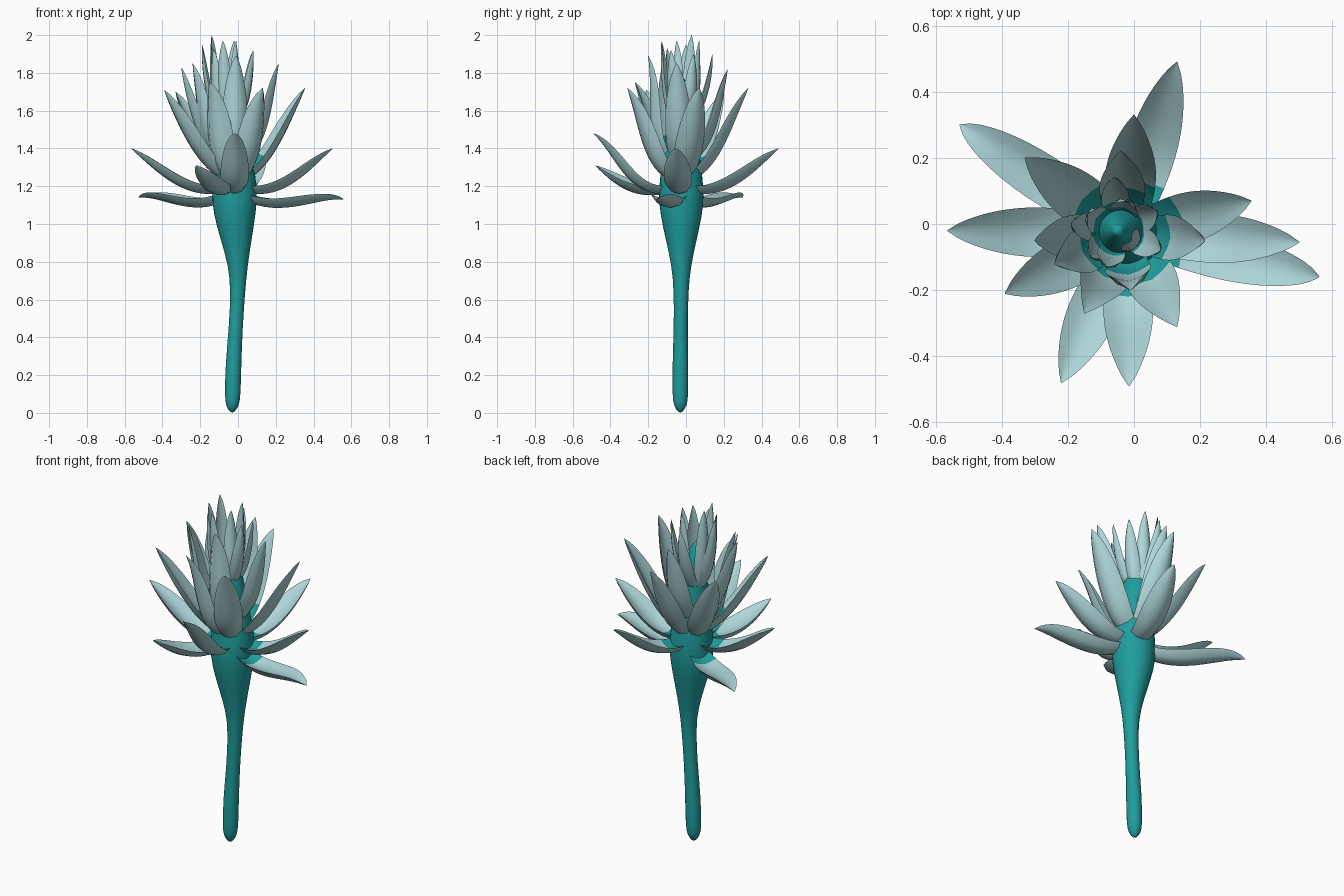
import bpy, bmesh, math
from mathutils import Vector

cube = bpy.data.objects.get("Cube")
if cube:
    bpy.data.objects.remove(cube, do_unlink=True)


def material(name, rgb):
    m = bpy.data.materials.new(name)
    m.use_nodes = True
    m.diffuse_color = (*rgb, 1)
    m.node_tree.nodes["Principled BSDF"].inputs["Base Color"].default_value = (*rgb, 1)
    return m


TEAL = material("deep teal", (0.014, 0.34, 0.34))
PALE = material("pale blue green", (0.42, 0.67, 0.69))


def finish(bm, name, mats, angle):
    bmesh.ops.recalc_face_normals(bm, faces=bm.faces)
    mesh = bpy.data.meshes.new(name)
    bm.to_mesh(mesh)
    bm.free()
    for m in mats:
        mesh.materials.append(m)
    mesh.shade_smooth()
    mesh.set_sharp_from_angle(angle=math.radians(angle))
    ob = bpy.data.objects.new(name, mesh)
    bpy.context.collection.objects.link(ob)
    return ob


def loft(bm, rings):
    """Bridge equal rings of points and cap both ends; returns the side faces by row."""
    loops = [[bm.verts.new(p) for p in ring] for ring in rings]
    n = len(loops[0])
    rows = []
    for a, b in zip(loops, loops[1:]):
        rows.append([bm.faces.new((a[i], a[(i + 1) % n], b[(i + 1) % n], b[i])) for i in range(n)])
    bm.faces.new(loops[0][::-1])
    bm.faces.new(loops[-1])
    return rows


# Stem and swollen core: centre x, centre y, height, radius
STEM = [(-0.03, -0.03, 0.0, 0.008), (-0.03, -0.03, 0.035, 0.036), (-0.028, -0.03, 0.09, 0.043),
        (-0.025, -0.03, 0.25, 0.043), (-0.012, -0.028, 0.45, 0.037), (0, -0.026, 0.65, 0.039),
        (0, -0.025, 0.78, 0.052), (-0.01, -0.025, 0.92, 0.084), (-0.018, -0.025, 1.05, 0.114),
        (-0.018, -0.025, 1.15, 0.123), (-0.018, -0.025, 1.25, 0.115), (-0.025, -0.025, 1.4, 0.095),
        (-0.035, -0.025, 1.55, 0.075), (-0.045, -0.02, 1.7, 0.045), (-0.05, -0.02, 1.78, 0.01)]
SIDES = 16
bm = bmesh.new()
loft(bm, [[(x + r * math.cos(math.tau * i / SIDES), y + r * math.sin(math.tau * i / SIDES), z)
           for i in range(SIDES)] for x, y, z, r in STEM])
stem = finish(bm, "stem", [TEAL], 60)
stem.modifiers.new("smooth", "SUBSURF").levels = 1

# Petal cross-section: five points on the grooved inner side, three on the rounded back
SECTION = [(-1, 0.25), (-0.5, 0.02), (0, -0.1), (0.5, 0.02), (1, 0.25),
           (0.6, -0.27), (0, -0.45), (-0.6, -0.27)]
ROWS = 16


def petal(name, axis, base, out, back, width, tip):
    """Curved leaf in a vertical plane, from the core to the tip."""
    centre = Vector((*axis, 0))
    flat = Vector((tip[0], tip[1], 0)) - centre
    reach = flat.length
    d = flat.normalized()
    up = Vector((0, 0, 1))
    side = up.cross(d)
    p0 = Vector(base)
    p3 = Vector((reach, tip[2]))
    p1 = p0 + Vector(out)
    p2 = p3 - Vector(back)
    rings, reaches = [], []
    for k in range(ROWS + 1):
        t = k / ROWS
        s = 1 - t
        p = s**3 * p0 + 3 * s * s * t * p1 + 3 * s * t * t * p2 + t**3 * p3
        g = s * s * (p1 - p0) + 2 * s * t * (p2 - p1) + t * t * (p3 - p2)
        tangent = (d * g.x + up * g.y).normalized()
        normal = tangent.cross(side)
        w = width * max(0.02, s**0.8 * (0.6 + 1.7 * t) / 0.84)
        c = centre + d * p.x + up * p.y
        rings.append([c + side * (u * w) + normal * (v * w) for u, v in SECTION])
        reaches.append(p.x)
    bm = bmesh.new()
    rows = loft(bm, rings)
    # Teal patch on the inner side next to the core
    for k, row in enumerate(rows):
        for i, f in enumerate(row):
            f.material_index = 0 if i < 4 and reaches[k + 1] < 0.19 and k < ROWS // 3 else 1
    finish(bm, name, [TEAL, PALE], 50)


# Rings: name, axis, base (reach, height), start handle, end handle, half width, tips
LOW = (-0.02, -0.03)
RINGS = [
    ("drooping_petal", LOW, (0.06, 1.15), (0.2, -0.09), (0.13, -0.06), 0.072,
     [(0.56, -0.16, 1.13), (-0.527, 0.3, 1.14)]),
    ("spreading_petal", LOW, (0.06, 1.19), (0.2, -0.03), (0.15, 0.08), 0.074,
     [(0.5, -0.055, 1.4), (-0.564, -0.02, 1.4), (0.13, 0.49, 1.4),
      (-0.22, -0.48, 1.31), (-0.015, -0.49, 1.48)]),
    ("rising_petal", LOW, (0.05, 1.25), (0.14, 0.08), (0.12, 0.16), 0.076,
     [(0.355, 0.07, 1.72), (0.13, -0.31, 1.72), (-0.39, -0.21, 1.71),
      (-0.33, 0.2, 1.7), (0, 0.33, 1.72), (-0.15, -0.27, 1.75)]),
    ("upright_petal", (-0.03, -0.03), (0.05, 1.34), (0.12, 0.1), (0.07, 0.18), 0.068,
     [(0.215, -0.05, 1.85), (-0.01, -0.2, 1.89), (-0.3, -0.05, 1.83),
      (-0.24, -0.12, 1.85), (-0.04, 0.22, 1.82)]),
    ("heart_petal", (-0.05, -0.02), (0.02, 1.5), (0.08, 0.1), (0.02, 0.16), 0.042,
     [(-0.19, 0, 1.95), (-0.14, 0.03, 2.0), (-0.08, -0.13, 1.97), (-0.02, 0.07, 1.97),
      (0.08, -0.08, 1.92), (0.07, 0.04, 1.9), (-0.01, -0.05, 1.97),
      (-0.13, -0.1, 1.93), (-0.06, 0.14, 1.9)]),
]
for name, axis, base, out, back, width, tips in RINGS:
    for tip in tips:
        petal(name, axis, base, out, back, width, tip)
